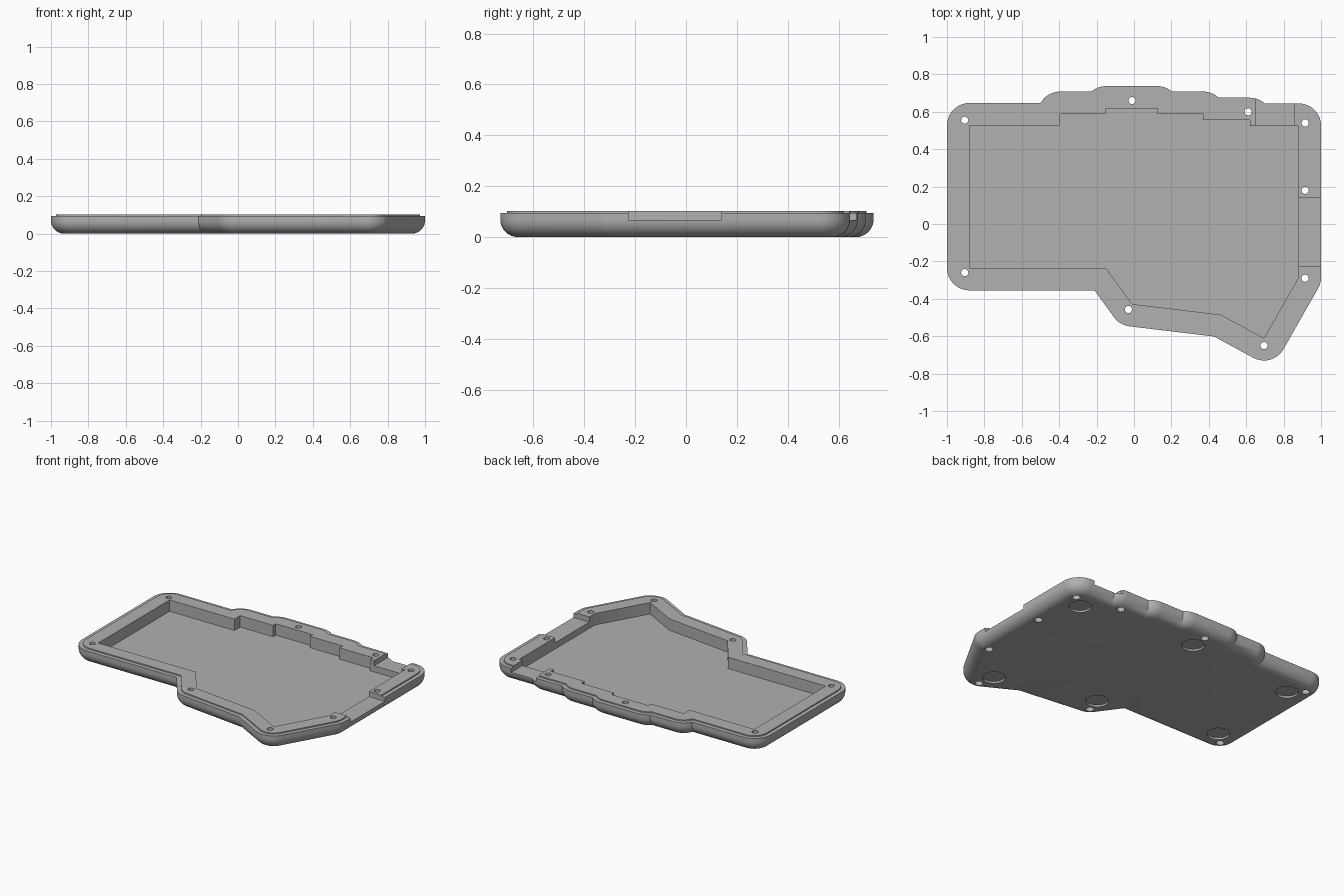
import bpy, bmesh, math
from mathutils import Vector

cube = bpy.data.objects.get("Cube")
if cube:
    bpy.data.objects.remove(cube, do_unlink=True)

WALL, TOP, RIM, FLOOR, FILLET = 0.12, 0.102, 0.094, 0.025, 0.07

# Pocket plan, counter-clockwise from the front left corner
POCKET = [Vector(p) for p in [
    (-.88, -.235), (-.15, -.235), (-.01, -.428), (.465, -.485), (.695, -.61),
    (.88, -.285), (.88, .525), (.62, .525), (.62, .555), (.37, .555), (.37, .588),
    (.125, .588), (.125, .617), (-.15, .617), (-.15, .588), (-.395, .588),
    (-.395, .527), (-.88, .527)]]


def rounded_offset(points, d, segments=10):
    """Plan grown outwards by d, with round convex corners."""
    n, loop = len(points), []
    edges = [points[(i + 1) % n] - points[i] for i in range(n)]
    convex = [edges[i - 1].to_3d().cross(edges[i].to_3d()).z > 0 for i in range(n)]
    for i, p in enumerate(points):
        before, after = edges[i - 1], edges[i]
        a = math.atan2(-before.x, before.y)
        turn = math.atan2(before.to_3d().cross(after.to_3d()).z, before.dot(after))
        short = [e.length < .1 for e in (before, after)]
        if not convex[i]:
            if not any(short):
                mid, r = a + turn / 2, d / math.cos(turn / 2)
                loop.append((p.x + r * math.cos(mid), p.y + r * math.sin(mid)))
            continue
        # Small steps: trim the arc where it meets the neighbouring wall
        start, end = a, a + turn
        if short[0] and not convex[i - 1]:
            start += math.asin(max(0, 1 - before.length / d))
        if short[1] and not convex[(i + 1) % n]:
            end -= math.asin(max(0, 1 - after.length / d))
        for k in range(segments + 1):
            t = start + (end - start) * k / segments
            loop.append((p.x + d * math.cos(t), p.y + d * math.sin(t)))
    return loop


def loft(bm, layers):
    """Closed solid through a stack of (plan, z) layers."""
    rings = [[bm.verts.new((x, y, z)) for x, y in plan] for plan, z in layers]
    bm.faces.new(rings[0][::-1])
    bm.faces.new(rings[-1])
    n = len(rings[0])
    for lo, hi in zip(rings, rings[1:]):
        for i in range(n):
            j = (i + 1) % n
            bm.faces.new((lo[i], lo[j], hi[j], hi[i]))


def make_object(name, solids):
    bm = bmesh.new()
    for layers in solids:
        loft(bm, layers)
    bmesh.ops.recalc_face_normals(bm, faces=bm.faces)
    mesh = bpy.data.meshes.new(name)
    bm.to_mesh(mesh)
    bm.free()
    obj = bpy.data.objects.new(name, mesh)
    bpy.context.collection.objects.link(obj)
    return obj


def prism(plan, z0, z1):
    return [(plan, z0), (plan, z1)]


def disc(x, y, r, z0, z1, sides=32):
    turn = 2 * math.pi / sides
    return prism([(x + r * math.cos(i * turn), y + r * math.sin(i * turn))
                  for i in range(sides)], z0, z1)


def box(x0, x1, y0, y1, z0, z1):
    return prism([(x0, y0), (x1, y0), (x1, y1), (x0, y1)], z0, z1)


# Outer shell: rounded underside, straight side, recessed rim and raised lip
profile = []
for k in range(9):
    t = math.pi / 2 * k / 8
    profile.append((WALL - FILLET + FILLET * math.sin(t), FILLET * (1 - math.cos(t))))
profile += [(WALL, RIM), (WALL - .027, RIM), (WALL - .027, TOP)]
case = make_object("case_shell", [[(rounded_offset(POCKET, d), z) for d, z in profile]])

# Screw holes and foot recesses
SCREWS = [(-.905, .555), (-.01, .66), (.61, .6), (.915, .54), (.915, .18),
          (.915, -.29), (.695, -.65), (-.03, -.457), (-.905, -.26)]
FEET = [(.825, .47), (-.01, .55), (.67, -.535), (0, -.35), (-.82, .48), (-.825, -.18)]

cutters = [
    make_object("pocket_cutter", [prism([tuple(p) for p in POCKET], FLOOR, .2)]),
    make_object("side_opening_cutter", [box(.8, 1.1, -.225, .14, .067, .2)]),
    make_object("back_opening_cutter", [box(.65, .855, .5, .8, .067, .2)]),
    make_object("screw_hole_cutter", [disc(x, y, .019, -.1, .2) for x, y in SCREWS]),
    make_object("underside_cutter",
                [disc(x, y, .025, -.1, .045) for x, y in SCREWS]
                + [disc(x, y, .07, -.1, .013, 48) for x, y in FEET]),
]
for cutter in cutters:
    cutter.hide_render = True
    mod = case.modifiers.new(cutter.name, "BOOLEAN")
    mod.operation, mod.solver, mod.object = "DIFFERENCE", "EXACT", cutter

# Apply the cuts and drop the helpers
graph = bpy.context.evaluated_depsgraph_get()
graph.update()
result = bpy.data.meshes.new_from_object(case.evaluated_get(graph))
case.modifiers.clear()
case.data = result
for cutter in cutters:
    bpy.data.objects.remove(cutter, do_unlink=True)

# Grey plastic
grey = bpy.data.materials.new("grey_plastic")
grey.use_nodes = True
colour = (.44, .44, .44, 1)
grey.diffuse_color = colour
grey.node_tree.nodes["Principled BSDF"].inputs["Base Color"].default_value = colour
case.data.materials.clear()
case.data.materials.append(grey)

bpy.ops.object.select_all(action="DESELECT")
case.select_set(True)
bpy.context.view_layer.objects.active = case
bpy.ops.object.shade_smooth_by_angle(angle=math.radians(30))
